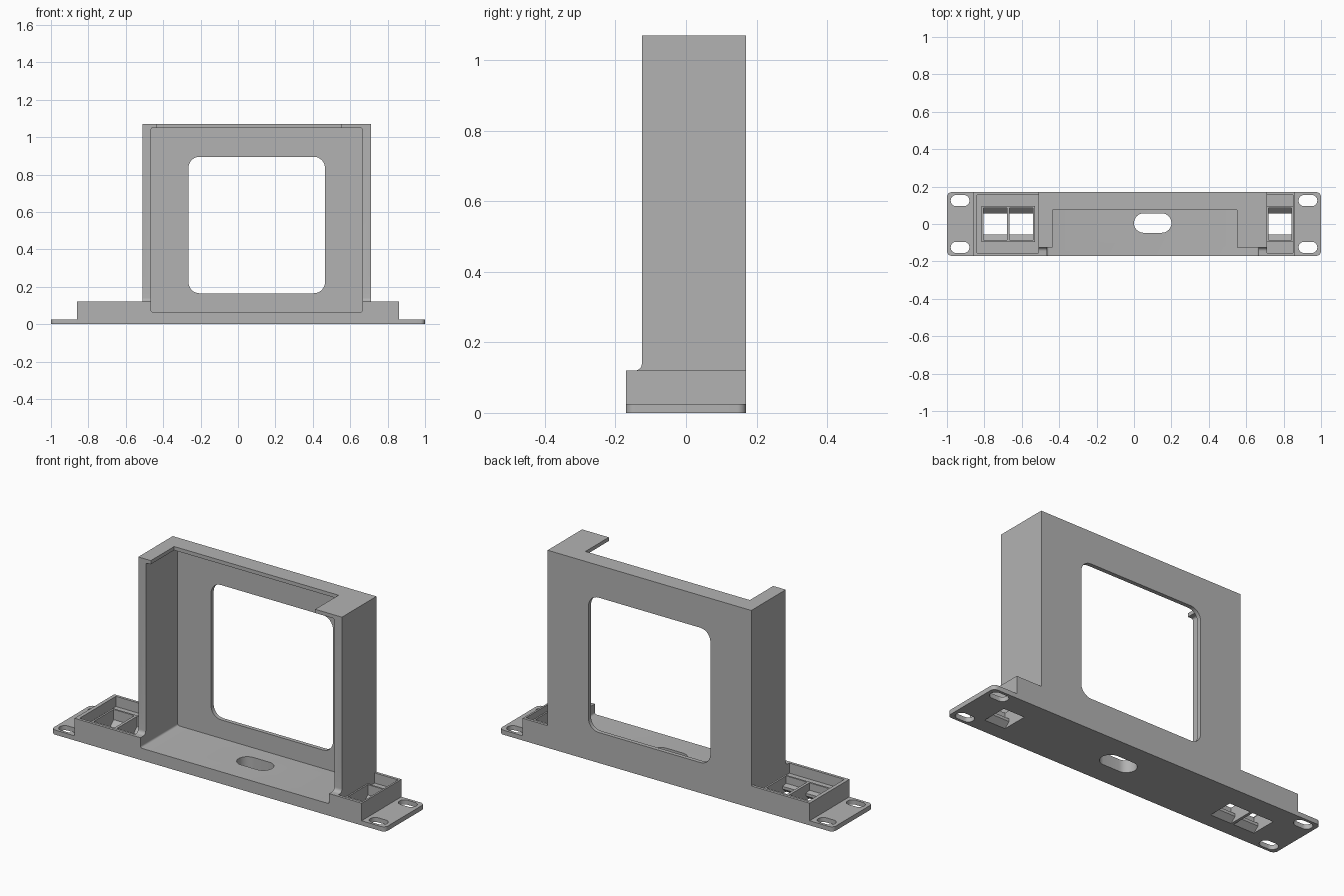
import bpy
import bmesh
from math import cos, sin, pi
from mathutils import Vector

old = bpy.data.objects.get("Cube")
if old:
    bpy.data.objects.remove(old, do_unlink=True)

grey = bpy.data.materials.new("light_grey")
grey.use_nodes = True
COLOUR = (0.45, 0.45, 0.45, 1)
grey.diffuse_color = COLOUR
grey.node_tree.nodes["Principled BSDF"].inputs["Base Color"].default_value = COLOUR


def rounded(u0, u1, v0, v1, r=0, steps=8):
    """Outline of a rectangle with rounded corners."""
    if r == 0:
        return [(u0, v0), (u1, v0), (u1, v1), (u0, v1)]
    corners = [(u1 - r, v1 - r), (u0 + r, v1 - r), (u0 + r, v0 + r), (u1 - r, v0 + r)]
    return [(cu + r * cos(a), cv + r * sin(a))
            for k, (cu, cv) in enumerate(corners)
            for a in [(k + i / steps) * pi / 2 for i in range(steps + 1)]]


def prism(name, outline, axis, lo, hi):
    """Extrude an outline along x, y or z."""
    place = {"x": lambda u, v, d: (d, u, v),
             "y": lambda u, v, d: (u, d, v),
             "z": lambda u, v, d: (u, v, d)}[axis]
    bm = bmesh.new()
    face = bm.faces.new([bm.verts.new(place(u, v, lo)) for u, v in outline])
    ext = bmesh.ops.extrude_face_region(bm, geom=[face])
    top = [g for g in ext["geom"] if isinstance(g, bmesh.types.BMVert)]
    bmesh.ops.translate(bm, verts=top, vec=Vector(place(0, 0, hi - lo)))
    bmesh.ops.remove_doubles(bm, verts=bm.verts, dist=0.0001)
    bmesh.ops.recalc_face_normals(bm, faces=bm.faces)
    mesh = bpy.data.meshes.new(name)
    bm.to_mesh(mesh)
    bm.free()
    mesh.materials.append(grey)
    obj = bpy.data.objects.new(name, mesh)
    bpy.context.collection.objects.link(obj)
    return obj


def combine(target, tool, operation="DIFFERENCE"):
    mod = target.modifiers.new("cut", "BOOLEAN")
    mod.operation = operation
    mod.solver = "EXACT"
    mod.object = tool
    bpy.context.view_layer.objects.active = target
    bpy.ops.object.modifier_apply(modifier=mod.name)
    bpy.data.objects.remove(tool, do_unlink=True)


BACK, FRONT, POST = 0.17, -0.17, -0.125

# Mounting plate, raised base and tall housing with a filleted foot
bracket = prism("bracket", rounded(-1, 1, FRONT, BACK, 0.025), "z", 0, 0.025)
combine(bracket, prism("base", rounded(-0.86, 0.86, FRONT, BACK), "z", 0, 0.12), "UNION")
fillet = [(POST - 0.02 + 0.02 * cos(a), 0.14 + 0.02 * sin(a))
          for a in [-pi / 2 + i * pi / 12 for i in range(7)]]
side = [(BACK, 0), (FRONT, 0), (FRONT, 0.12)] + fillet + [(POST, 1.07), (BACK, 1.07)]
combine(bracket, prism("housing", side, "x", -0.51, 0.71), "UNION")

# Device bay, open roof notch and back window
combine(bracket, prism("bay", rounded(-0.465, 0.665, 0.065, 1.05, 0.01, 4), "y", -0.3, 0.148))
combine(bracket, prism("notch", rounded(-0.435, 0.55, -0.3, 0.075), "z", 0.9, 1.2))
combine(bracket, prism("window", rounded(-0.265, 0.465, 0.165, 0.895, 0.06), "y", 0, 0.3))

# Cable slot in the floor and four screw slots in the ears
combine(bracket, prism("cable_slot", rounded(0, 0.2, -0.047, 0.057, 0.0515), "z", -0.1, 0.1))
for x in (-0.93, 0.93):
    for y in (-0.125, 0.125):
        slot = rounded(x - 0.05, x + 0.05, y - 0.03, y + 0.03, 0.0295)
        combine(bracket, prism("screw_slot", slot, "z", -0.1, 0.1))

# Side pockets with sockets whose lower walls slope
for x0, x1 in ((-0.84, -0.51), (0.71, 0.85)):
    combine(bracket, prism("pocket", rounded(x0, x1, -0.155, 0.155), "z", 0.065, 0.3))
socket = [(-0.085, -0.05), (0.055, -0.05), (0.055, 0.0), (0.085, 0.03), (0.085, 0.2),
          (-0.085, 0.2), (-0.085, 0.045), (-0.055, 0.04), (-0.055, 0.025), (-0.085, 0.0)]
for x0, x1 in ((-0.805, -0.68), (-0.665, -0.54), (0.718, 0.842)):
    combine(bracket, prism("socket", socket, "x", x0, x1))

# Raised rims around the sockets
for name, x0, x1, holes in (("right_socket_rim", -0.815, -0.53, ((-0.805, -0.68), (-0.665, -0.54))),
                            ("left_socket_rim", 0.71, 0.85, ((0.718, 0.842),))):
    rim = prism(name, rounded(x0, x1, -0.095, 0.095), "z", 0.06, 0.085)
    for a, b in holes:
        combine(rim, prism("rim_hole", rounded(a, b, -0.085, 0.085), "z", 0, 0.2))

bpy.ops.object.select_all(action="DESELECT")
bracket.select_set(True)
bpy.context.view_layer.objects.active = bracket
bpy.ops.object.shade_smooth_by_angle()
